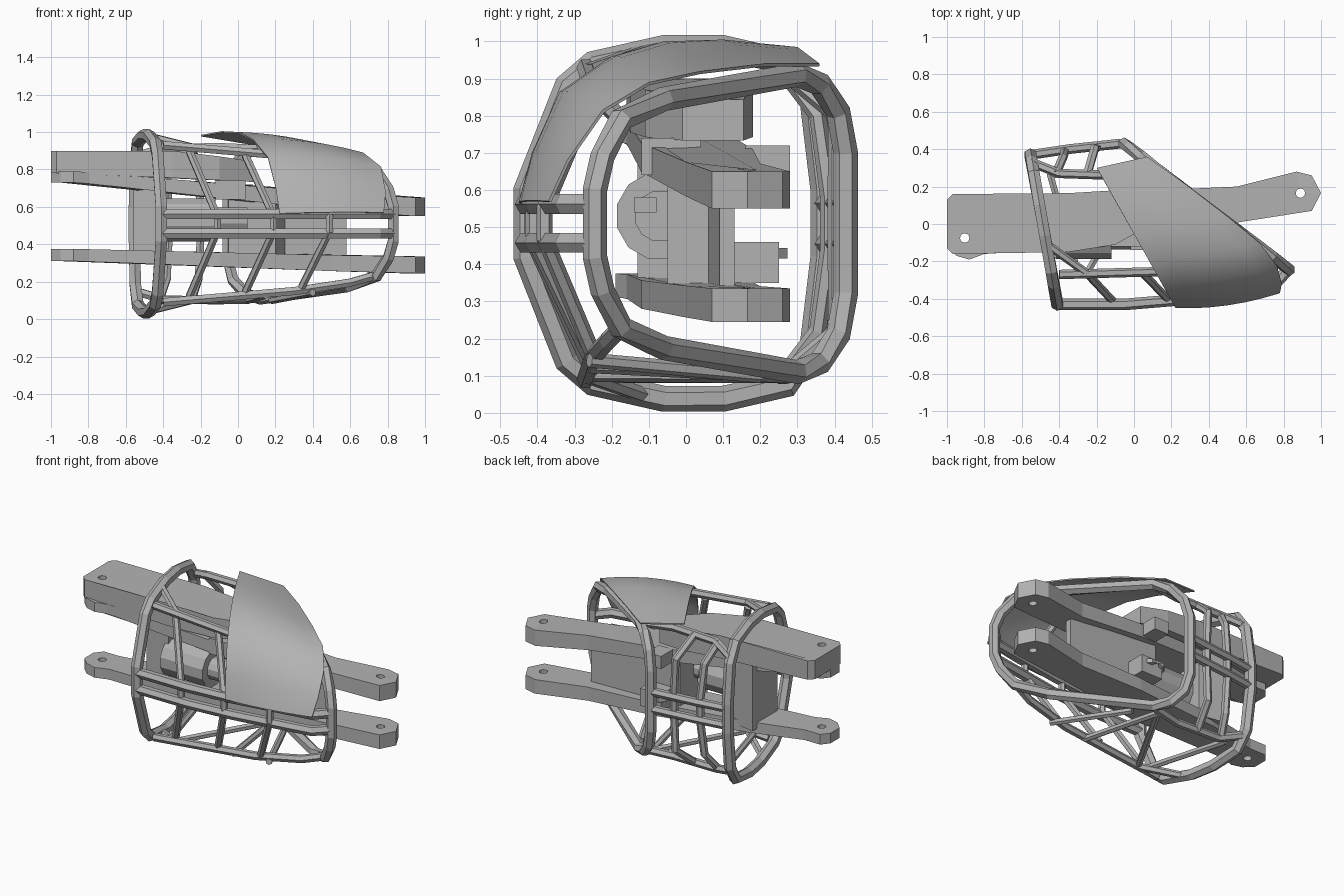
import bpy, bmesh, math
from mathutils import Vector

cube = bpy.data.objects.get("Cube")
if cube:
    bpy.data.objects.remove(cube, do_unlink=True)

grey = bpy.data.materials.new("mid_grey")
grey.use_nodes = True
grey.diffuse_color = (0.45, 0.45, 0.45, 1)
grey.node_tree.nodes["Principled BSDF"].inputs["Base Color"].default_value = (0.45, 0.45, 0.45, 1)
MID = 0.51  # height of the cage's mirror plane


def add_mesh(name, bm):
    bmesh.ops.recalc_face_normals(bm, faces=bm.faces)
    me = bpy.data.meshes.new(name)
    bm.to_mesh(me)
    bm.free()
    ob = bpy.data.objects.new(name, me)
    bpy.context.collection.objects.link(ob)
    me.materials.append(grey)
    return ob


def bar(name, pts, r=0.026, closed=False, sides=6):
    """Sweep a polygon along a path with mitred corners."""
    pts = [Vector(p) for p in pts]
    n, bm, loops = len(pts), bmesh.new(), []
    for i, p in enumerate(pts):
        a = pts[i - 1] if closed or i else p
        b = pts[(i + 1) % n] if closed or i < n - 1 else p
        t = ((p - a).normalized() + (b - p).normalized()).normalized()
        ref = Vector((1, 0, 0)) if closed or abs(t.x) < 0.6 else Vector((0, 0, 1))
        u = (ref - t * ref.dot(t)).normalized()
        v = t.cross(u)
        loops.append([bm.verts.new(p + r * (u * math.cos(k) + v * math.sin(k)))
                      for k in (math.tau * (j + 0.5) / sides for j in range(sides))])
    for i in range(n if closed else n - 1):
        l1, l2 = loops[i], loops[(i + 1) % n]
        for j in range(sides):
            k = (j + 1) % sides
            bm.faces.new((l1[j], l1[k], l2[k], l2[j]))
    if not closed:
        bm.faces.new(loops[0])
        bm.faces.new(loops[-1])
    return add_mesh(name, bm)


def prism(name, outline, bottom, top):
    """Extrude a plan outline between two height functions of x."""
    bm = bmesh.new()
    lo = [bm.verts.new((x, y, bottom(x))) for x, y in outline]
    hi = [bm.verts.new((x, y, top(x))) for x, y in outline]
    bm.faces.new(lo)
    bm.faces.new(hi)
    for i in range(len(lo)):
        j = (i + 1) % len(lo)
        bm.faces.new((lo[i], lo[j], hi[j], hi[i]))
    return add_mesh(name, bm)


def box(name, x0, x1, y0, y1, z0, z1):
    return prism(name, [(x0, y0), (x1, y0), (x1, y1), (x0, y1)], lambda x: z0, lambda x: z1)


def drill(ob, x, y, r=0.025):
    bpy.ops.mesh.primitive_cylinder_add(vertices=12, radius=r, depth=4, location=(x, y, 0))
    cutter = bpy.context.object
    cutter.hide_render = True
    mod = ob.modifiers.new("hole", "BOOLEAN")
    mod.operation, mod.solver, mod.object = "DIFFERENCE", "EXACT", cutter
    bpy.context.view_layer.objects.active = ob
    bpy.ops.object.modifier_apply(modifier="hole")
    bpy.data.objects.remove(cutter, do_unlink=True)


def flip(p):
    return (p[0], p[1], 2 * MID - p[2])


# Cage hoops: half profiles in y, z mirrored about the middle height
def hoop(name, half, plane, r):
    pts = [(plane(y), y, z) for y, z in half]
    return bar(name, pts + [flip(p) for p in reversed(pts)], r, True)


end_x = lambda y: -0.41 - (y + 0.43) * 0.18
slant_x = lambda y: 0.51 - y * 1.31
hoop("end_hoop", [(-0.43, 0.42), (-0.32, 0.14), (-0.25, 0.08), (-0.06, 0.038), (0.1, 0.038),
                  (0.27, 0.075), (0.34, 0.18), (0.37, 0.42)], end_x, 0.035)
hoop("slanted_hoop", [(-0.245, 0.42), (-0.225, 0.33), (-0.175, 0.23), (-0.06, 0.175), (0.3, 0.11),
                      (0.36, 0.135), (0.41, 0.21), (0.43, 0.32)], slant_x, 0.033)

# Cage rails and ribs, lower and upper
front_low = [(-0.4, -0.27, 0.09), (0.3, -0.25, 0.15), (0.6, -0.21, 0.195), (0.74, -0.17, 0.235)]
rear_low = [(-0.55, 0.33, 0.15), (-0.4, 0.27, 0.105), (-0.1, 0.26, 0.1), (0.12, 0.3, 0.11)]
front_mid = [(-0.4, -0.43, 0.458), (-0.05, -0.43, 0.458), (0.25, -0.405, 0.458),
             (0.75, -0.325, 0.458), (0.82, -0.25, 0.458)]
rear_mid = [(-0.55, 0.37, 0.455), (-0.35, 0.4, 0.455), (-0.07, 0.43, 0.455)]
for side, f in (("lower", lambda p: p), ("upper", flip)):
    def add(name, pts, r=0.025):
        bar(side + "_" + name, [f(p) for p in pts], r)
    add("front_corner_rail", front_low)
    add("rear_corner_rail", rear_low)
    add("front_mid_rail", front_mid, 0.031)
    add("rear_mid_rail", rear_mid, 0.026)
    add("corner_brace", [(-0.45, -0.12, 0.05), (-0.25, -0.265, 0.1)], 0.022)

# Bent ribs running from the lower to the upper corner rails
for i, x in enumerate((-0.26, 0.04, 0.34)):
    low, mid = (x, -0.255, 0.12 + 0.08 * (x + 0.28)), (x + 0.15, -0.415 + 0.1 * max(0, x), 0.47)
    bar("front_rib_%d" % i, [low, mid, flip(mid), flip(low)], 0.022)
for i, x in enumerate((-0.37, -0.2)):
    half = [(x - 0.05, 0.265, 0.1), (x - 0.01, 0.355 + 0.05 * i, 0.22), (x, 0.385 + 0.02 * i, 0.44)]
    bar("rear_rib_%d" % i, half + [flip(p) for p in reversed(half)], 0.024)

# Floor braces
for i, (a, b) in enumerate(((-0.3, -0.45), (-0.25, 0.05), (0.15, 0.05), (0.4, 0.18))):
    y = 0.27 if i < 3 else 0.2
    bar("floor_brace_%d" % i, [(a, -0.26, 0.1 + 0.06 * (a + 0.3)), (b, y, 0.1)], 0.02)

# Curved cover sheet: left and right edges joined by a grid
left_edge = [(0.3, 0.985), (0.1, 1.005), (-0.06, 1.0), (-0.2, 0.96),
             (-0.34, 0.865), (-0.415, 0.7), (-0.45, 0.565)]
right_edge = [(0.07, 0.36, 0.94), (0.28, 0.21, 0.94), (0.5, 0.04, 0.92), (0.67, -0.1, 0.89),
              (0.765, -0.225, 0.815), (0.79, -0.32, 0.68), (0.78, -0.37, 0.57)]
bm = bmesh.new()
rows, steps = [], 6
for i, ((y, z), r) in enumerate(zip(left_edge, right_edge)):
    a, b = Vector((-0.03 - y * 0.56, y, z)), Vector(r)
    row = []
    for k in range(steps + 1):
        t = k / steps
        p = a.lerp(b, t)
        bulge = 0.025 * min(1, i / 3) * 4 * t * (1 - t)
        row.append(bm.verts.new(p + Vector((0, p.y * 0.9, p.z - MID)).normalized() * bulge))
    rows.append(row)
for r1, r2 in zip(rows, rows[1:]):
    for k in range(steps):
        bm.faces.new((r1[k], r1[k + 1], r2[k + 1], r2[k]))
sheet = add_mesh("cover_sheet", bm)
for p in sheet.data.polygons:
    p.use_smooth = True
sheet.modifiers.new("thickness", "SOLIDIFY").thickness = 0.008
sheet.modifiers.new("crisp_rim", "EDGE_SPLIT").split_angle = math.radians(40)

# Two long arms with pin holes
arm = [(-1, -0.12), (-0.95, -0.17), (-0.88, -0.19), (-0.8, -0.16), (-0.1, -0.12), (0.5, 0.0),
       (0.95, 0.07), (1, 0.165), (0.95, 0.26), (0.87, 0.28), (0.55, 0.2), (0.1, 0.18),
       (-0.5, 0.1), (-0.85, 0.02), (-0.96, 0.02), (-1, -0.03)]
ramp = lambda a, b: (lambda x: a + (b - a) * min(1, max(0, (x + 0.85) / 1.65)))
lower = prism("lower_arm", arm, ramp(0.31, 0.245), ramp(0.375, 0.335))
upper = prism("upper_arm", arm, ramp(0.73, 0.55), ramp(0.79, 0.65))
cover = prism("upper_arm_cover",
              [(-1, -0.13), (-0.97, -0.16), (-0.35, -0.15), (-0.1, -0.11), (0.08, -0.01),
               (0.08, 0.155), (-0.1, 0.18), (-0.35, 0.165), (-0.97, 0.16), (-1, 0.13)],
              lambda x: 0.78 - max(0, x + 0.85) * 0.05,
              lambda x: 0.9 - max(0, x + 0.3) * 0.15)
for ob in (lower, upper, cover):
    drill(ob, -0.905, -0.075)
    if ob != cover:
        drill(ob, 0.89, 0.165)

# Core between the arms
prism("core_web", [(-0.05, -0.05), (0.2, -0.05), (0.25, 0.06), (0.58, 0.09), (0.58, 0.13), (-0.05, 0.13)],
      lambda x: 0.3, lambda x: 0.7 - x * 0.15)
prism("end_web", [(-0.56, -0.12), (-0.4, -0.13), (-0.4, 0.1), (-0.56, 0.13)],
      lambda x: 0.33, lambda x: 0.78)
box("upper_block", -0.12, 0.04, -0.12, 0.04, 0.64, 0.74)
box("side_block", -0.02, 0.1, -0.14, -0.08, 0.54, 0.58)
box("rear_block", 0.0, 0.15, 0.12, 0.25, 0.35, 0.46)
box("rear_lug", -0.02, 0.08, 0.16, 0.28, 0.64, 0.72)
for name, x, y, z, r, length in (("motor", -0.27, -0.07, 0.53, 0.12, 0.3),
                                 ("motor_shaft", -0.05, -0.07, 0.53, 0.07, 0.2)):
    bar(name, [(x - length / 2, y, z), (x + length / 2, y, z)], r, sides=12)
bar("pivot_collar", [(0.05 + 0.07 * math.cos(a), 0.2 + 0.07 * math.sin(a), 0.43)
                     for a in (math.tau * k / 12 for k in range(12))], 0.02, True, 4)
